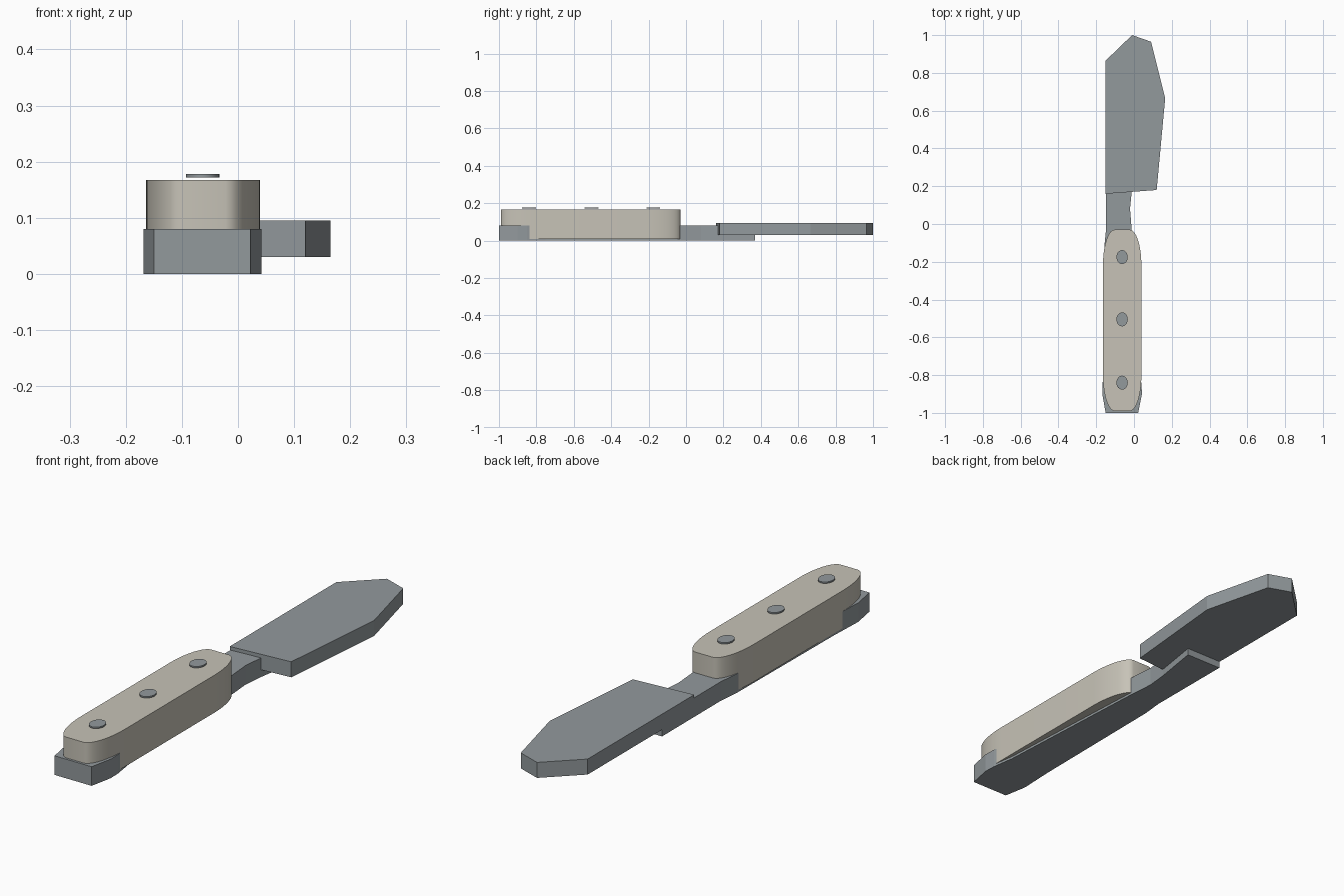
import bpy, bmesh, math

cube = bpy.data.objects.get("Cube")
if cube:
    bpy.data.objects.remove(cube, do_unlink=True)


def material(name, color):
    m = bpy.data.materials.new(name)
    m.use_nodes = True
    m.diffuse_color = (*color, 1)
    m.node_tree.nodes["Principled BSDF"].inputs["Base Color"].default_value = (*color, 1)
    return m


steel = material("grey steel", (0.29, 0.32, 0.335))
bone = material("pale bone", (0.57, 0.545, 0.475))


def plate(name, outline, z0, z1, mat, smooth=False):
    """Extrude a flat counter-clockwise outline from z0 to z1."""
    bm = bmesh.new()
    face = bm.faces.new([bm.verts.new((x, y, z0)) for x, y in outline])
    top = bmesh.ops.extrude_face_region(bm, geom=[face])["geom"]
    bmesh.ops.translate(bm, vec=(0, 0, z1 - z0),
                        verts=[v for v in top if isinstance(v, bmesh.types.BMVert)])
    bmesh.ops.recalc_face_normals(bm, faces=bm.faces)
    mesh = bpy.data.meshes.new(name)
    bm.to_mesh(mesh)
    bm.free()
    mesh.materials.append(mat)
    obj = bpy.data.objects.new(name, mesh)
    bpy.context.collection.objects.link(obj)
    if smooth:
        bpy.ops.object.select_all(action="DESELECT")
        obj.select_set(True)
        bpy.context.view_layer.objects.active = obj
        bpy.ops.object.shade_smooth_by_angle(angle=math.radians(35))
    return obj


def rounded(cx, cy, hx, hy, rx, ry, steps):
    """Rectangle outline with elliptical corners."""
    points = []
    for q, (sx, sy) in enumerate([(1, 1), (-1, 1), (-1, -1), (1, -1)]):
        for i in range(steps + 1):
            a = math.pi / 2 * (q + i / steps)
            points.append((cx + sx * (hx - rx) + rx * math.cos(a),
                           cy + sy * (hy - ry) + ry * math.sin(a)))
    return points


# Faceted blade
plate("blade", [(-0.15, 0.16), (0.12, 0.18), (0.165, 0.665), (0.09, 0.965),
                (-0.01, 1.0), (-0.15, 0.865)], 0.03, 0.095, steel)

# Tang running under the handle and into the blade
plate("tang", [(-0.15, -1), (0.022, -1), (0.042, -0.9), (0.04, -0.85), (0.025, -0.75),
               (-0.012, -0.03), (-0.021, 0.08), (-0.012, 0.17), (0.02, 0.37),
               (-0.148, 0.37), (-0.147, -0.02), (-0.156, -0.11), (-0.162, -0.75),
               (-0.166, -0.85), (-0.168, -0.9)], 0, 0.08, steel)

# Handle scale with rounded ends
plate("handle", rounded(-0.0625, -0.51, 0.1015, 0.48, 0.0615, 0.185, 10),
      0.01, 0.167, bone, smooth=True)

# Three rivets along the handle
for i, y in enumerate((-0.84, -0.505, -0.175)):
    disc = [(-0.063 + 0.03 * math.cos(a), y + 0.037 * math.sin(a))
            for a in (math.tau * k / 24 for k in range(24))]
    plate(f"rivet_{i + 1}", disc, 0.172, 0.178, steel, smooth=True)
